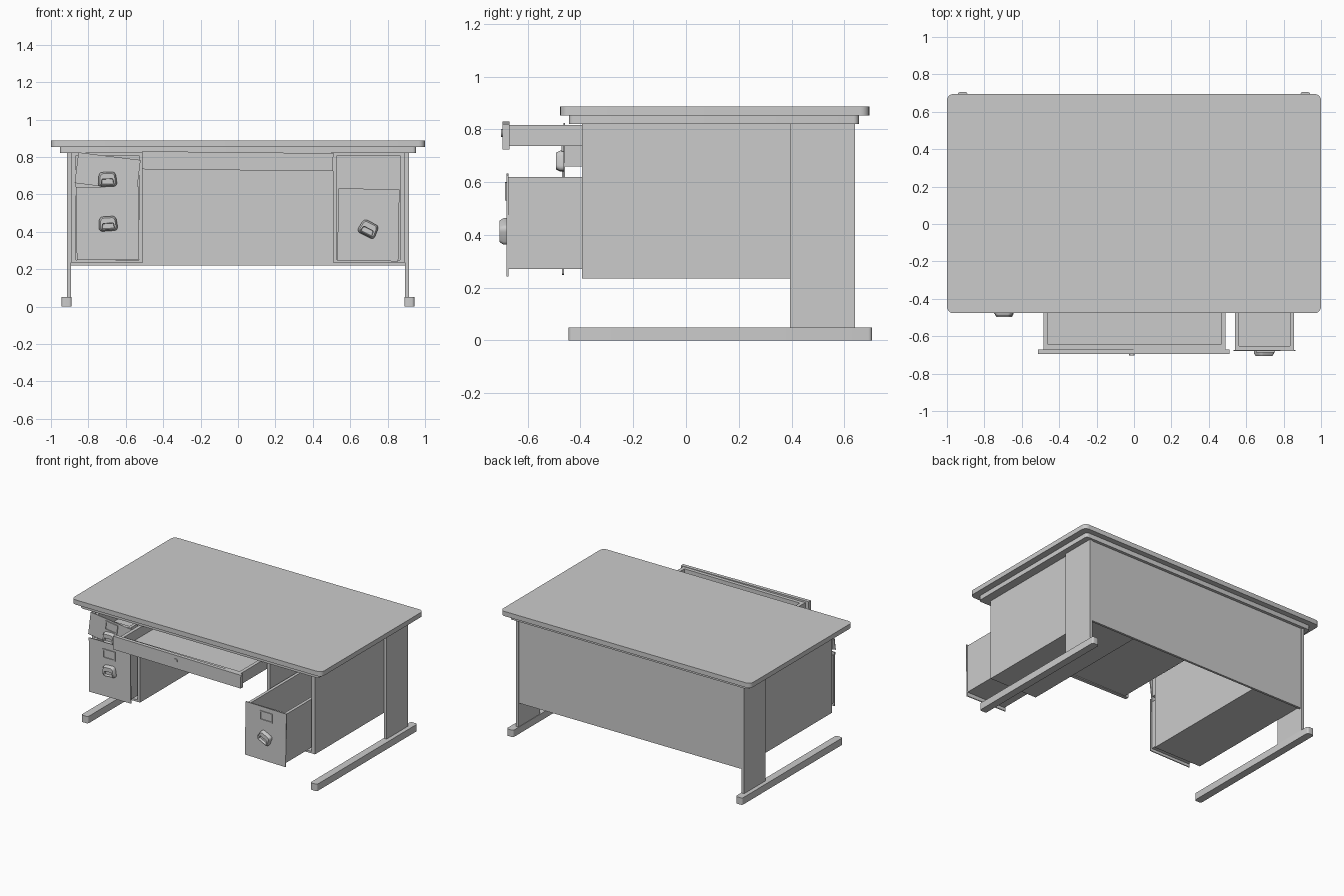
import bpy, bmesh
from math import radians, sin, cos, pi

if "Cube" in bpy.data.objects:
    bpy.data.objects.remove(bpy.data.objects["Cube"])


def finish(name, bm, loc=(0, 0, 0), tilt=0, smooth=False):
    bmesh.ops.recalc_face_normals(bm, faces=bm.faces)
    me = bpy.data.meshes.new(name)
    bm.to_mesh(me)
    bm.free()
    ob = bpy.data.objects.new(name, me)
    bpy.context.collection.objects.link(ob)
    ob.location = loc
    ob.rotation_euler.y = radians(tilt)
    if smooth:
        bpy.ops.object.select_all(action='DESELECT')
        bpy.context.view_layer.objects.active = ob
        ob.select_set(True)
        bpy.ops.object.shade_smooth_by_angle(angle=radians(35))
    return ob


def add_box(bm, x0, x1, y0, y1, z0, z1):
    vs = bmesh.ops.create_cube(bm, size=1)['verts']
    for v in vs:
        v.co = ((x0 + x1) / 2 + v.co.x * (x1 - x0),
                (y0 + y1) / 2 + v.co.y * (y1 - y0),
                (z0 + z1) / 2 + v.co.z * (z1 - z0))


def boxes(name, *dims, loc=(0, 0, 0), tilt=0):
    bm = bmesh.new()
    for d in dims:
        add_box(bm, *d)
    return finish(name, bm, loc, tilt)


def rounded(w, h, r, seg=5, taper=0, dv=0):
    """Rounded rectangle outline; taper narrows the upper side."""
    pts = []
    for q, (sx, sy) in enumerate(((1, 1), (-1, 1), (-1, -1), (1, -1))):
        for i in range(seg + 1):
            a = q * pi / 2 + i / seg * pi / 2
            u = sx * (w / 2 - r) + r * cos(a)
            v = sy * (h / 2 - r) + r * sin(a)
            pts.append((u * (1 - taper * (v / h + 0.5)), v + dv))
    return pts


def loft(name, loops, loc=(0, 0, 0), tilt=0):
    """Skin equal-length loops and cap both ends."""
    bm = bmesh.new()
    rings = [[bm.verts.new(p) for p in loop] for loop in loops]
    for a, b in zip(rings, rings[1:]):
        for i in range(len(a)):
            j = (i + 1) % len(a)
            bm.faces.new((a[i], a[j], b[j], b[i]))
    bm.faces.new(rings[0])
    bm.faces.new(rings[-1])
    return finish(name, bm, loc, tilt, True)


def slab(name, x0, x1, y0, y1, z0, z1, r):
    o = rounded(x1 - x0, y1 - y0, r)
    return loft(name, [[(u, v, z) for u, v in o] for z in (z0, z1)],
                ((x0 + x1) / 2, (y0 + y1) / 2, 0))


def tray(name, x0, x1, y0, y1, z0, z1, t):
    """Drawer body open at the top."""
    boxes(name, (x0, x0 + t, y0, y1, z0, z1), (x1 - t, x1, y0, y1, z0, z1),
          (x0 + t, x1 - t, y0, y0 + t, z0, z1), (x0 + t, x1 - t, y1 - t, y1, z0, z1),
          (x0 + t, x1 - t, y0 + t, y1 - t, z0, z0 + 0.01))


def plate(name, x, y, z, w, h, t, tilt=0):
    boxes(name, (-w / 2, w / 2, 0, t, -h / 2, h / 2), loc=(x, y, z), tilt=tilt)


def cup_handle(name, x, y, z, tilt):
    """Cup pull with a pocket in its lower half."""
    spec = ((0.104, 0.078, 0.02, 0, 0), (0.104, 0.078, 0.02, 0, -0.012),
            (0.086, 0.062, 0.016, 0, -0.027), (0.07, 0.032, 0.006, -0.013, -0.027),
            (0.064, 0.026, 0.005, -0.012, -0.008))
    loft(name, [[(u, d, v) for u, v in rounded(w, h, r, 4, 0.15, dv)]
                for w, h, r, dv, d in spec], (x, y, z), tilt)


def label_frame(name, x, y, z, tilt):
    w, h, b, t = 0.05, 0.034, 0.009, 0.006
    boxes(name, (-w, w, -t, 0, h - b, h), (-w, w, -t, 0, -h, b - h),
          (-w, b - w, -t, 0, b - h, h - b), (w - b, w, -t, 0, b - h, h - b),
          loc=(x, y, z), tilt=tilt)


# Desk top and its under-frame
slab("desk_top", -1, 1, -0.477, 0.695, 0.853, 0.887, 0.035)
slab("top_under_frame", -0.953, 0.953, -0.444, 0.655, 0.82, 0.853, 0.02)

# Feet, legs and pedestal cases on both sides
for side, s in (("left", -1), ("right", 1)):
    def mx(a, b):
        return sorted((s * a, s * b))
    slab(side + "_foot", *mx(0.889, 0.943), -0.445, 0.705, 0, 0.05, 0.014)
    boxes(side + "_leg", (*mx(0.892, 0.913), 0.394, 0.64, 0.05, 0.82))
    y0, y1, z0, z1 = -0.394, 0.618, 0.235, 0.82
    boxes(side + "_pedestal",
          (*mx(0.508, 0.53), y0, y1, z0, z1), (*mx(0.865, 0.892), y0, y1, z0, z1),
          (*mx(0.53, 0.865), y0, y1, z0, z0 + 0.014),
          (*mx(0.53, 0.865), y0, y1, z1 - 0.012, z1),
          (*mx(0.53, 0.865), y1 - 0.02, y1, z0 + 0.014, z1 - 0.012))

# Back modesty panel
boxes("modesty_panel", (-0.892, 0.892, 0.618, 0.634, 0.22, 0.82))

# Centre drawer, pulled out
tray("centre_drawer_body", -0.485, 0.49, -0.67, 0.1, 0.737, 0.817, 0.025)
plate("centre_drawer_front", -0.002, -0.696, 0.777, 1.022, 0.096, 0.026, 0.6)
lock = [[(0.015 * cos(i * pi / 8), y, 0.015 * sin(i * pi / 8)) for i in range(16)]
        for y in (0, -0.006)]
loft("centre_drawer_lock", lock, (-0.011, -0.696, 0.787))

# Right lower drawer, pulled out
tray("right_drawer_body", 0.54, 0.855, -0.673, 0.1, 0.27, 0.62, 0.022)
plate("right_drawer_front", 0.697, -0.68, 0.437, 0.326, 0.385, 0.007, 1)
cup_handle("right_drawer_handle", 0.697, -0.68, 0.415, 27)
label_frame("right_drawer_label_frame", 0.702, -0.68, 0.565, 1)

# Left drawers, slightly open
tray("left_lower_drawer_body", -0.855, -0.54, -0.463, 0.3, 0.27, 0.62, 0.022)
plate("left_lower_drawer_front", -0.697, -0.47, 0.445, 0.333, 0.39, 0.007, -0.5)
cup_handle("left_lower_drawer_handle", -0.695, -0.47, 0.443, -4)
label_frame("left_lower_label_frame", -0.702, -0.47, 0.557, 0)
tray("left_upper_drawer_body", -0.855, -0.54, -0.458, 0.3, 0.66, 0.79, 0.022)
plate("left_upper_drawer_front", -0.697, -0.465, 0.722, 0.335, 0.165, 0.007, 7)
cup_handle("left_upper_drawer_handle", -0.698, -0.465, 0.68, -2)
label_frame("left_upper_label_frame", -0.687, -0.465, 0.757, 7)
